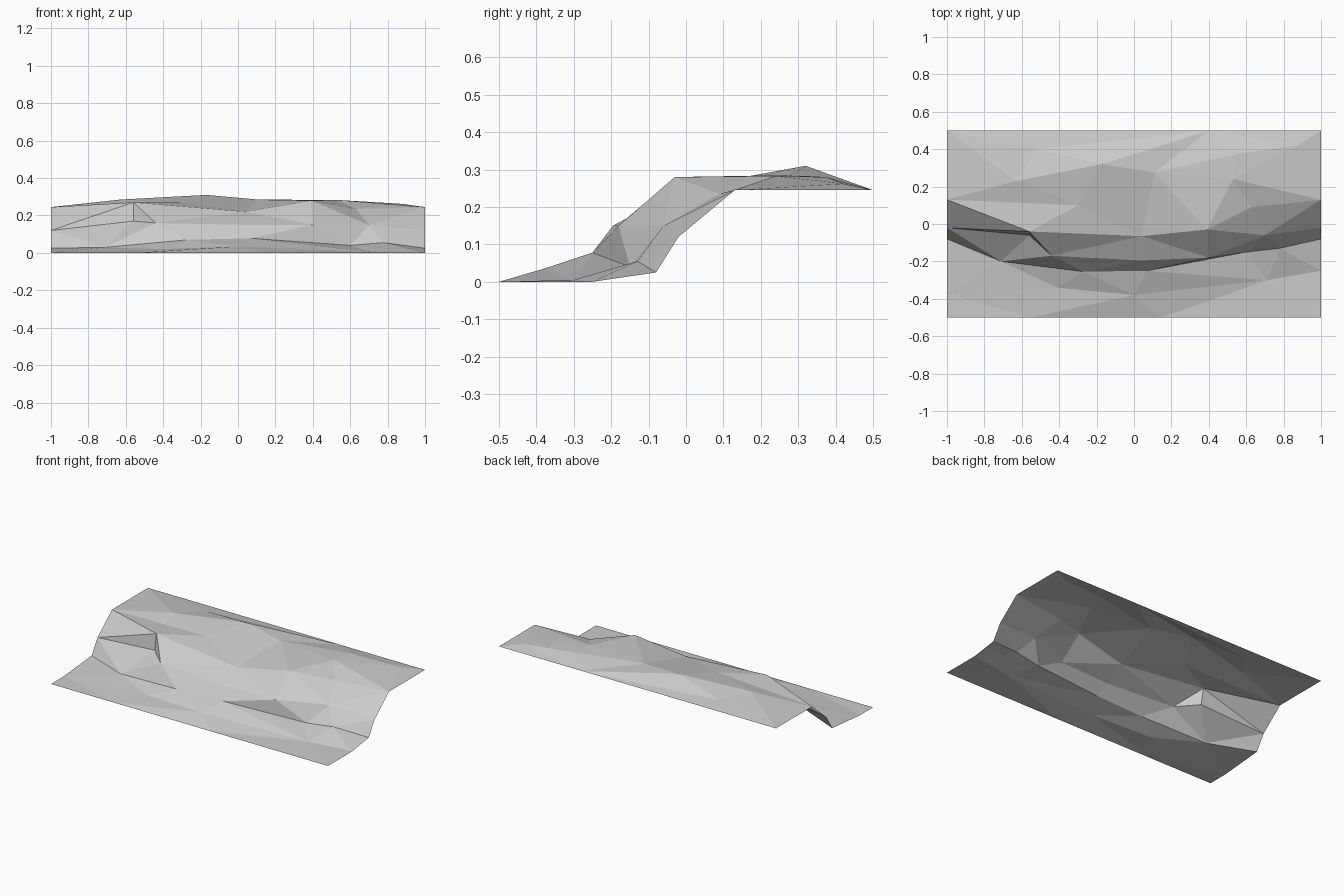
import bpy
import bmesh
from mathutils import Vector
from mathutils.geometry import delaunay_2d_cdt

default_cube = bpy.data.objects.get("Cube")
if default_cube:
    bpy.data.objects.remove(default_cube, do_unlink=True)


def make_material(name, colour):
    material = bpy.data.materials.new(name)
    material.use_nodes = True
    material.diffuse_color = colour
    shader = material.node_tree.nodes["Principled BSDF"]
    shader.inputs["Base Color"].default_value = colour
    return material


# Contour lines of the slope, from the low front edge to the back edge
front_edge = [(-1, -.5, 0), (-.55, -.5, 0), (.15, -.5, 0), (1, -.5, 0)]
apron = [(-1, -.37, 0), (-.41, -.34, .02), (0, -.38, .035),
         (.71, -.3, .005), (1, -.25, 0)]
cliff_foot = [(-1, -.08, .025), (-.71, -.2, .03), (-.27, -.255, .07), (.07, -.25, .078),
              (.6, -.15, .04), (.78, -.13, .055), (1, -.08, .025)]
cliff_ledge = [(-1, -.02, .12), (-.56, -.06, .17), (-.44, -.17, .16), (.04, -.195, .15),
               (.4, -.18, .15), (.7, -.06, .15), (1, -.02, .12)]
cliff_crest = [(-1, .13, .245), (-.56, -.04, .27), (.04, -.065, .22),
               (.39, -.03, .28), (.63, .09, .235), (1, .13, .245)]
plateau_ridge = [(-1, .13, .245), (-.63, .23, .285), (-.17, .32, .31),
                 (.11, .275, .285), (.53, .24, .283), (1, .13, .245)]
plateau_back = [(-.52, .4, .262)]
plateau_right = [(.11, .275, .285), (.55, .375, .28), (.88, .42, .262), (1, .5, .245)]
plateau_dip = [(-1, .13, .245), (-.3, .1, .27), (-.17, .32, .31)]
back_edge = [(-1, .5, .245), (.4, .5, .245), (1, .5, .245)]

contours = [front_edge, apron, cliff_foot, cliff_ledge, cliff_crest,
            plateau_ridge, plateau_back, plateau_right, plateau_dip, back_edge]

# Number each shared point once and keep the contours as creases
points = list(dict.fromkeys(point for line in contours for point in line))
creases = [(points.index(start), points.index(end))
           for line in contours for start, end in zip(line, line[1:])]

# Span the contours with triangles
plan = [Vector(point[:2]) for point in points]
corners, _, triangles, sources, _, _ = delaunay_2d_cdt(plan, creases, [], 0, 1e-5)

mesh = bpy.data.meshes.new("cliff_slope")
bm = bmesh.new()
verts = [bm.verts.new((corner.x, corner.y, points[source[0]][2] if source else 0))
         for corner, source in zip(corners, sources)]
for triangle in triangles:
    face = bm.faces.new([verts[index] for index in triangle])
    face.normal_update()
    if face.normal.z < 0:
        face.normal_flip()
# Drop collinear slivers along the straight borders
flat = [face for face in bm.faces if face.calc_area() < 1e-5]
bmesh.ops.delete(bm, geom=flat, context="FACES")
bm.to_mesh(mesh)
bm.free()

# Faceted stone sheet
mesh.materials.append(make_material("stone grey", (.6, .6, .6, 1)))
cliff = bpy.data.objects.new("cliff_slope", mesh)
bpy.context.collection.objects.link(cliff)
